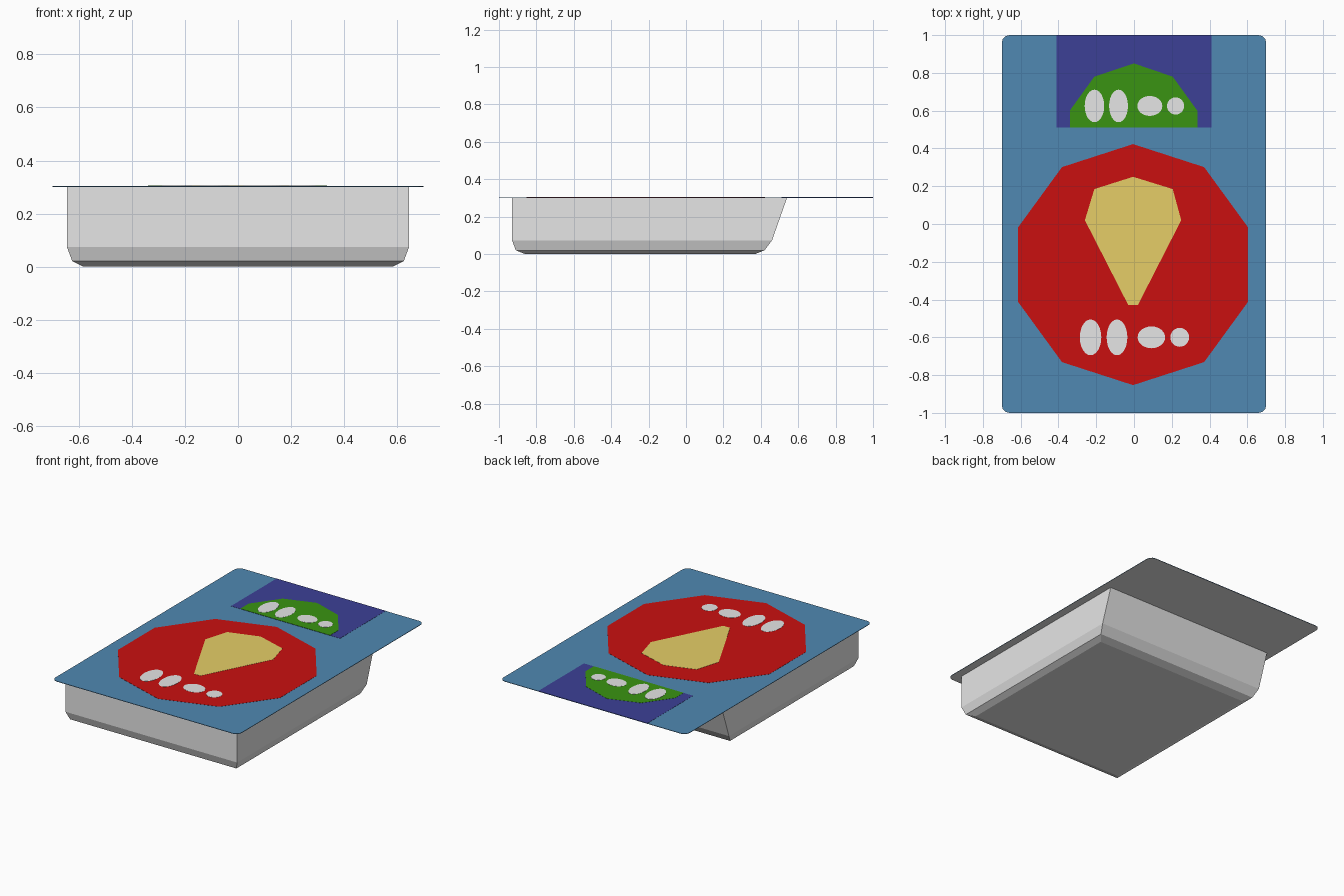
import bpy, bmesh, math

if "Cube" in bpy.data.objects:
    bpy.data.objects.remove(bpy.data.objects["Cube"])


def material(name, rgb):
    m = bpy.data.materials.new(name)
    m.diffuse_color = (*rgb, 1)
    m.use_nodes = True
    m.node_tree.nodes["Principled BSDF"].inputs["Base Color"].default_value = m.diffuse_color
    return m


GREY = material("light grey", (0.79, 0.79, 0.79))
BLUE = material("steel blue", (0.08, 0.246, 0.445))
NAVY = material("navy", (0.045, 0.051, 0.305))
GREEN = material("green", (0.041, 0.296, 0.006))
RED = material("red", (0.59, 0.005, 0.005))
YELLOW = material("straw yellow", (0.79, 0.617, 0.136))

LID_Z, LID_T, STEP = 0.300, 0.003, 0.001


def finish(name, bm, mats):
    bmesh.ops.recalc_face_normals(bm, faces=bm.faces)
    me = bpy.data.meshes.new(name)
    bm.to_mesh(me)
    bm.free()
    for m in mats:
        me.materials.append(m)
    ob = bpy.data.objects.new(name, me)
    bpy.context.collection.objects.link(ob)
    return ob


def loft(name, rings, mats, cap_top=True, colour_rule=None):
    """Skin a stack of equal-length point rings, given from bottom to top."""
    bm = bmesh.new()
    loops = [[bm.verts.new(p) for p in r] for r in rings]
    n = len(loops[0])
    for a, b in zip(loops, loops[1:]):
        for i in range(n):
            j = (i + 1) % n
            bm.faces.new((a[i], a[j], b[j], b[i]))
    bm.faces.new(loops[0][::-1])
    if cap_top:
        bm.faces.new(loops[-1])
    bmesh.ops.recalc_face_normals(bm, faces=bm.faces)
    if colour_rule:
        for f in bm.faces:
            f.material_index = colour_rule(f)
    return finish(name, bm, mats)


def plate(name, outline, layer, mat):
    """Thin printed patch; higher layers lie on top of lower ones."""
    top = LID_Z + LID_T + STEP * layer
    z0 = top - STEP
    return loft(name, [[(x, y, z) for x, y in outline] for z in (z0, top)], [mat])


def ellipse(cx, cy, rx, ry, n=24, start=0.0):
    return [(cx + rx * math.cos(start + math.tau * i / n),
             cy + ry * math.sin(start + math.tau * i / n)) for i in range(n)]


# Tray: half width, front y, back y, height
sections = [(0.585, -0.86, 0.37, 0.0), (0.625, -0.91, 0.42, 0.02),
            (0.645, -0.93, 0.46, 0.073), (0.645, -0.93, 0.54, LID_Z)]
loft("tray", [[(-w, f, z), (w, f, z), (w, b, z), (-w, b, z)]
              for w, f, b, z in sections], [GREY], cap_top=False)

# Lid film with rounded corners, grey underneath
R = 0.04
lid = []
for k, (sx, sy) in enumerate([(1, 1), (-1, 1), (-1, -1), (1, -1)]):
    for i in range(4):
        a = math.pi / 2 * (k + i / 3)
        lid.append((sx * (0.70 - R) + R * math.cos(a), sy * (1 - R) + R * math.sin(a)))
loft("lid", [[(x, y, z) for x, y in lid] for z in (LID_Z, LID_Z + LID_T)],
     [BLUE, GREY], colour_rule=lambda f: int(f.normal.z < -0.5))

# Printed patches
plate("back_panel", [(-0.41, 0.51), (0.41, 0.51), (0.41, 1.0), (-0.41, 1.0)], 1, NAVY)
plate("green_dome", [(-0.34, 0.51), (0.335, 0.51), (0.335, 0.60), (0.205, 0.78),
                     (0.0, 0.85), (-0.21, 0.78), (-0.34, 0.60)], 2, GREEN)
plate("red_decagon", ellipse(-0.005, -0.215, 0.64, 0.638, 10, math.pi / 2), 1, RED)
plate("yellow_cone", [(0.02, -0.43), (0.25, 0.02), (0.205, 0.185), (-0.005, 0.25),
                      (-0.21, 0.185), (-0.26, 0.02), (-0.03, -0.43)], 2, YELLOW)

# Rows of four pale ovals: x, y radius pairs repeated at two sizes
ovals = [(-0.23, 0.057, 0.095), (-0.09, 0.055, 0.095), (0.092, 0.073, 0.058), (0.242, 0.05, 0.05)]
for row, cy, s, layer in (("front", -0.60, 1.0, 2), ("back", 0.625, 0.91, 3)):
    for i, (cx, rx, ry) in enumerate(ovals):
        plate(f"{row}_oval_{i + 1}", ellipse(cx * s, cy, rx * s, ry * s), layer, GREY)
